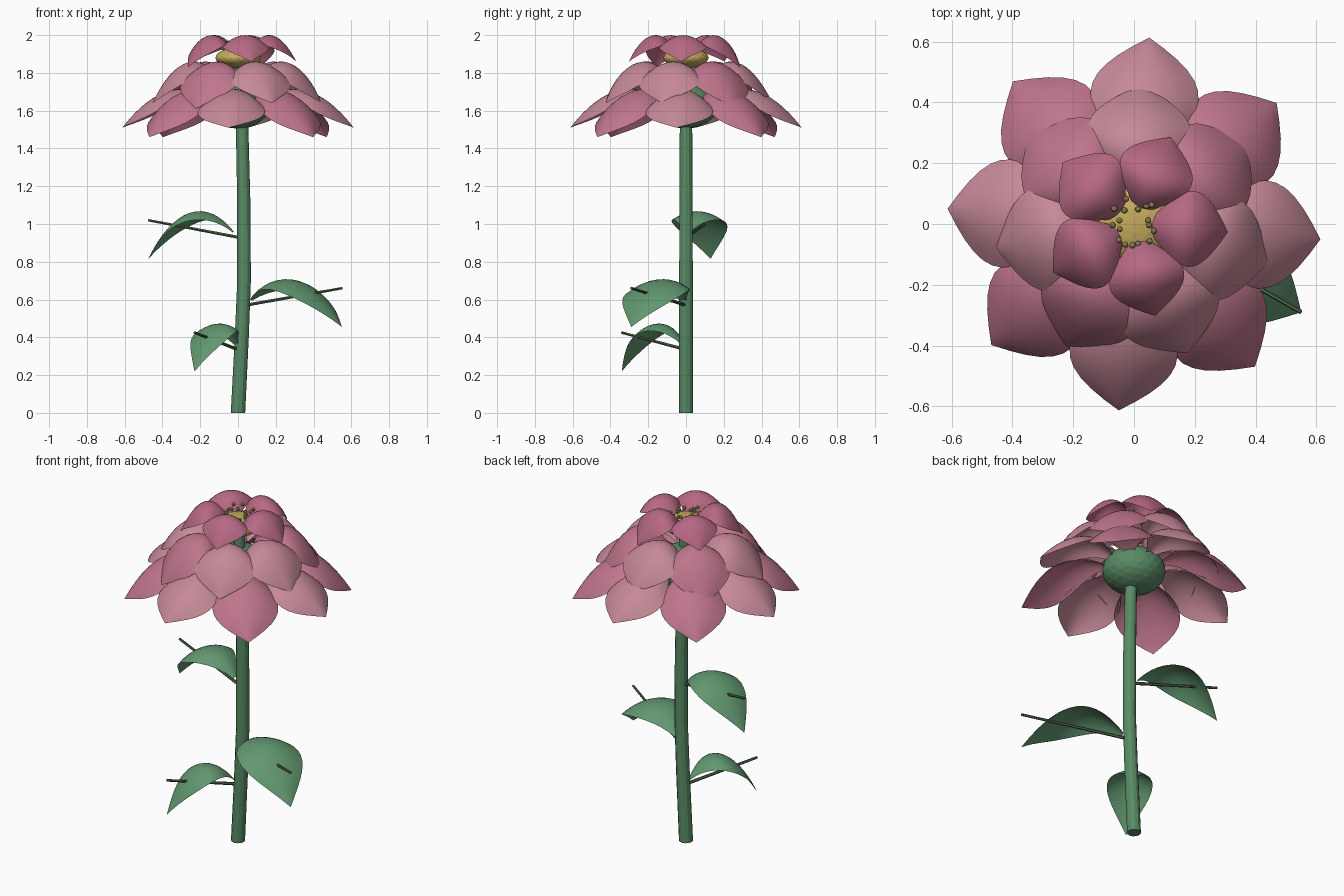
import bpy, bmesh, math, random
from mathutils import Vector

if "Cube" in bpy.data.objects:
    bpy.data.objects.remove(bpy.data.objects["Cube"])

random.seed(4)


def material(name, rgb):
    m = bpy.data.materials.new(name)
    m.diffuse_color = (*rgb, 1)
    m.use_nodes = True
    m.node_tree.nodes["Principled BSDF"].inputs["Base Color"].default_value = m.diffuse_color
    return m


PINK = material("pink", (0.52, 0.18, 0.26))
PALE = material("pale_pink", (0.56, 0.25, 0.31))
DEEP = material("deep_pink", (0.47, 0.14, 0.23))
GREEN = material("green", (0.10, 0.26, 0.13))
LEAF = material("leaf_green", (0.12, 0.31, 0.16))
RIB = material("rib_green", (0.08, 0.14, 0.07))
GOLD = material("gold", (0.56, 0.40, 0.11))
POLLEN = material("pollen", (0.30, 0.26, 0.10))


def finish(name, bm, mat, smooth=True):
    mesh = bpy.data.meshes.new(name)
    bm.to_mesh(mesh)
    bm.free()
    mesh.materials.append(mat)
    for p in mesh.polygons:
        p.use_smooth = smooth
    ob = bpy.data.objects.new(name, mesh)
    bpy.context.collection.objects.link(ob)
    return ob


def blade(name, mat, angle, base, length, rise, tip, half, peak, droop, nu=10, nv=16):
    """Arched sheet that leaves base, rises, and bends down to a pointed tip."""
    a = 2 * rise + 2 * math.sqrt(rise * (rise - tip))
    b = a - tip
    power = math.log(0.5) / math.log(peak)
    d = Vector((math.cos(angle), math.sin(angle), 0))
    s = Vector((-d.y, d.x, 0))
    bm = bmesh.new()
    rows = []
    for j in range(nv + 1):
        t = 0.05 + 0.95 * j / nv
        w = max(half * math.sin(math.pi * t ** power), 0)
        row = []
        for i in range(nu + 1):
            u = 2 * i / nu - 1
            z = a * t - b * t * t - droop * w * u * u
            row.append(bm.verts.new(base + d * length * t + s * w * u + Vector((0, 0, z))))
        rows.append(row)
    for r0, r1 in zip(rows, rows[1:]):
        for i in range(nu):
            bm.faces.new((r0[i], r1[i], r1[i + 1], r0[i + 1]))
    bmesh.ops.remove_doubles(bm, verts=bm.verts, dist=0.0005)
    return finish(name, bm, mat)


def tube(name, mat, points, radii, sides=12):
    """Level rings of vertices joined along a path."""
    bm = bmesh.new()
    axis = (Vector(points[-1]) - Vector(points[0])).normalized()
    q = axis.to_track_quat('Z', 'Y')
    rings = []
    for p, r in zip(points, radii):
        rings.append([bm.verts.new(Vector(p) + q @ Vector((
            r * math.cos(math.tau * k / sides), r * math.sin(math.tau * k / sides), 0)))
            for k in range(sides)])
    for r0, r1 in zip(rings, rings[1:]):
        for k in range(sides):
            n = (k + 1) % sides
            bm.faces.new((r0[k], r0[n], r1[n], r1[k]))
    bm.faces.new(rings[0][::-1])
    bm.faces.new(rings[-1])
    return finish(name, bm, mat, False)


def ball(name, mat, loc, scale, sub):
    bm = bmesh.new()
    bmesh.ops.create_icosphere(bm, subdivisions=sub, radius=1)
    for v in bm.verts:
        v.co = Vector(loc) + Vector([c * k for c, k in zip(v.co, scale)])
    return finish(name, bm, mat, False)


# Stem with a slight sideways bow
tube("stem", GREEN,
     [(0, 0, 0), (0.02, 0, 0.4), (0.032, 0, 0.7), (0.031, 0, 1.1), (0.022, 0, 1.5), (0.005, 0, 1.85)],
     [0.038, 0.037, 0.036, 0.035, 0.033, 0.03])

# Cup under the petals
ball("calyx", GREEN, (0, 0, 1.63), (0.17, 0.17, 0.125), 3)

# Petal rings: count, start angle, base radius/height, tip radius, rise, tip drop, half width, peak
rings = [
    ("outer_petal", 8, -4.7, 0.07, 1.61, 0.615, 0.105, -0.10, 0.178, 0.65, (PALE, PINK)),
    ("middle_petal", 7, -16, 0.06, 1.72, 0.46, 0.14, -0.08, 0.17, 0.62, (PALE, PINK)),
    ("inner_petal", 5, -5, 0.02, 1.86, 0.31, 0.14, 0.0, 0.125, 0.58, (DEEP, DEEP)),
]
for name, n, start, r0, z0, r1, rise, tip, half, peak, mats in rings:
    for k in range(n):
        ang = math.radians(start + 360 * k / n)
        base = Vector((r0 * math.cos(ang), r0 * math.sin(ang), z0))
        low = (0.05 if n == 8 else 0.03) * (k % 2)
        blade(f"{name}_{k + 1}", mats[k % 2], ang, base, r1 - r0, rise, tip - low, half, peak, 0.5)

# Flower centre and pollen beads
ball("flower_centre", GOLD, (0, 0, 1.88), (0.12, 0.12, 0.055), 3)
for k in range(18):
    ang = math.tau * k / 18 + random.uniform(-0.15, 0.15)
    r = random.uniform(0.045, 0.095)
    ball(f"pollen_{k + 1}", POLLEN,
         (r * math.cos(ang), r * math.sin(ang), random.uniform(1.93, 1.965)), (0.01,) * 3, 2)

# Leaves, each with a straight midrib
for k, (bx, bz, tx, ty) in enumerate([(0.04, 0.57, 0.55, -0.29), (0.0, 0.93, -0.475, 0.13), (0.0, 0.335, -0.23, -0.34)]):
    base = Vector((bx, 0, bz))
    reach = Vector((tx - bx, ty, 0))
    blade(f"leaf_{k + 1}", LEAF, math.atan2(reach.y, reach.x), base, reach.length,
          0.138, -0.115, 0.3 * reach.length, 0.55, 0.35)
    tube(f"leaf_rib_{k + 1}", RIB, [base, base + reach + Vector((0, 0, 0.09))], [0.009, 0.007], 6)
